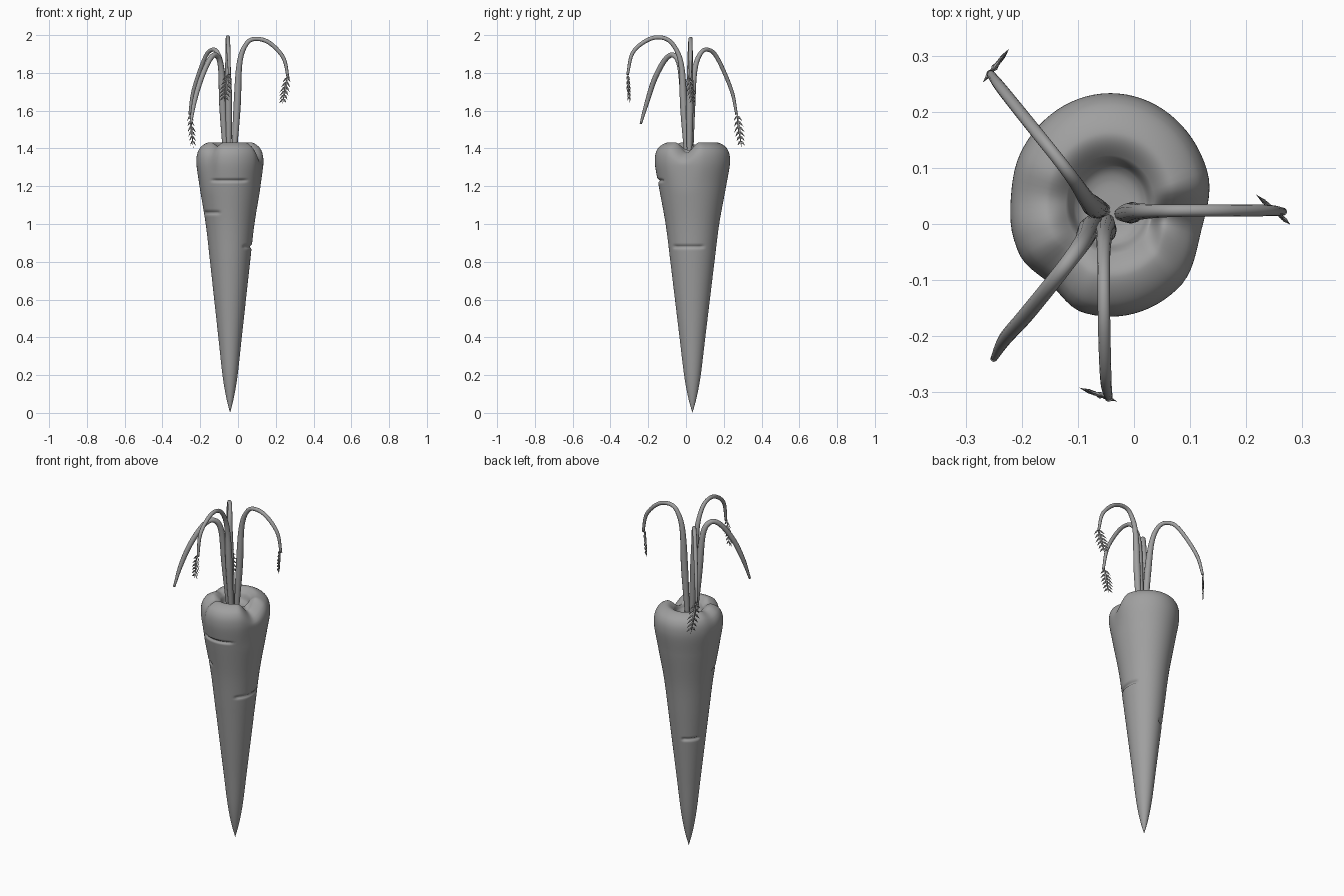
import bpy, bmesh, math
from mathutils import Vector

cube = bpy.data.objects.get("Cube")
if cube:
    bpy.data.objects.remove(cube, do_unlink=True)

grey = bpy.data.materials.new("plain_grey")
grey.use_nodes = True
COLOUR = (0.35, 0.35, 0.35, 1)
grey.diffuse_color = COLOUR
grey.node_tree.nodes["Principled BSDF"].inputs["Base Color"].default_value = COLOUR


def finish(name, bm):
    bmesh.ops.recalc_face_normals(bm, faces=bm.faces)
    mesh = bpy.data.meshes.new(name)
    bm.to_mesh(mesh)
    bm.free()
    mesh.materials.append(grey)
    obj = bpy.data.objects.new(name, mesh)
    bpy.context.collection.objects.link(obj)
    return obj


def smoothstep(a, b, x):
    t = min(max((x - a) / (b - a), 0), 1)
    return t * t * (3 - 2 * t)


def angle_gap(a, degrees):
    return abs((math.degrees(a) - degrees + 180) % 360 - 180)


def spline(points, steps):
    """Catmull-Rom samples through the points."""
    pts = [Vector(p) for p in points]
    pts = [2 * pts[0] - pts[1]] + pts + [2 * pts[-1] - pts[-2]]
    out = []
    for a, b, c, d in zip(pts, pts[1:], pts[2:], pts[3:]):
        for i in range(steps):
            t = i / steps
            out.append(0.5 * (2 * b + (c - a) * t + (2 * a - 5 * b + 4 * c - d) * t**2
                              + (3 * b - a - 3 * c + d) * t**3))
    return out + [pts[-2]]


# Root: revolved profile (radius, height) with a hollow crown
PROFILE = [(0.0, 0.0), (0.02, 0.08), (0.04, 0.2), (0.062, 0.4), (0.084, 0.6), (0.106, 0.8),
           (0.129, 1.0), (0.162, 1.2), (0.181, 1.33), (0.166, 1.4), (0.117, 1.432),
           (0.08, 1.41), (0.063, 1.375), (0.04, 1.36), (0.0, 1.358)]
# Slits: height, middle angle, half width in degrees
SLITS = [(1.23, 268, 38), (1.06, 218, 32), (0.88, 348, 46), (0.67, 135, 34)]
# Crown dents: angle, half width, inward pull, drop
DENTS = [(345, 32, 0.09, 0.055), (230, 24, 0.09, 0.02), (175, 22, 0.02, 0.012)]
SIDES = 80


def root_point(r, z, a):
    on_crown = smoothstep(1.15, 1.38, z) * smoothstep(0.06, 0.11, r)
    pull, drop = 0, 0
    for angle, width, inward, down in DENTS:
        k = on_crown * (1 - smoothstep(0, width, angle_gap(a, angle)))
        pull += inward * k
        drop += down * k * smoothstep(1.28, 1.42, z)
    cut = 0
    if r > 0.03:
        for height, angle, width in SLITS:
            fade = 1 - smoothstep(width * 0.7, width, angle_gap(a, angle))
            cut += 0.011 * fade * math.exp(-((z - height) / 0.007) ** 2)
    r = r * (1 - pull) - cut
    return (-0.042 + r * math.cos(a), 0.034 + 1.1 * r * math.sin(a), z - drop)


bm = bmesh.new()
rows = spline(PROFILE, 28)
rings = []
for r, z in rows[1:-1]:
    rings.append([bm.verts.new(root_point(max(r, 0.0005), z, math.tau * i / SIDES))
                  for i in range(SIDES)])
for low, high in zip(rings, rings[1:]):
    for i in range(SIDES):
        j = (i + 1) % SIDES
        bm.faces.new((low[i], low[j], high[j], high[i]))
for ring, (r, z) in ((rings[0], rows[0]), (rings[-1], rows[-1])):
    tip = bm.verts.new(root_point(0, z, 0))
    for i in range(SIDES):
        bm.faces.new((ring[i], ring[(i + 1) % SIDES], tip))
root = finish("root", bm)
root.data.shade_smooth()


# Stalks: tapered tubes swept along arching paths
def stalk(name, path, radii, sides=12):
    bm = bmesh.new()
    pts = spline(path, 8)
    widths = [v.x for v in spline([(w, 0) for w in radii], 8)]
    out = Vector(path[-1]) - Vector(path[0])
    side = Vector((-out.y, out.x, 0)).normalized()
    rings = []
    for i, (p, w) in enumerate(zip(pts, widths)):
        tangent = (pts[min(i + 1, len(pts) - 1)] - pts[max(i - 1, 0)]).normalized()
        u = (side - tangent * side.dot(tangent)).normalized()
        v = tangent.cross(u)
        rings.append([bm.verts.new(p + w * (u * math.cos(k * math.tau / sides)
                                            + v * math.sin(k * math.tau / sides)))
                      for k in range(sides)])
    for a, b in zip(rings, rings[1:]):
        for k in range(sides):
            m = (k + 1) % sides
            bm.faces.new((a[k], a[m], b[m], b[k]))
    bm.faces.new(rings[0])
    bm.faces.new(rings[-1])
    obj = finish(name, bm)
    obj.data.shade_smooth()
    return obj


THIN = [0.013, 0.019, 0.015, 0.012, 0.011, 0.011, 0.01, 0.007]
THICK = [0.013, 0.019, 0.016, 0.014, 0.014, 0.014, 0.012, 0.006]
stalk("left_stalk", [(-0.022, 0.018, 1.35), (-0.005, 0.02, 1.62), (0.008, 0.022, 1.85),
                     (0.042, 0.023, 1.95), (0.09, 0.024, 1.98), (0.165, 0.024, 1.96),
                     (0.24, 0.024, 1.88), (0.266, 0.022, 1.77)], THIN)
stalk("front_stalk", [(-0.048, 0.005, 1.35), (-0.05, -0.012, 1.62), (-0.053, -0.022, 1.82),
                      (-0.054, -0.05, 1.92), (-0.054, -0.105, 1.98), (-0.053, -0.19, 1.98),
                      (-0.05, -0.28, 1.91), (-0.045, -0.31, 1.79)], THIN)
stalk("front_right_stalk", [(-0.065, 0.008, 1.35), (-0.08, -0.008, 1.62), (-0.09, -0.03, 1.83),
                            (-0.115, -0.065, 1.893), (-0.15, -0.11, 1.87),
                            (-0.195, -0.165, 1.77), (-0.23, -0.205, 1.65),
                            (-0.25, -0.24, 1.53)], THICK)
stalk("back_right_stalk", [(-0.055, 0.025, 1.35), (-0.07, 0.03, 1.62), (-0.085, 0.045, 1.81),
                           (-0.105, 0.075, 1.9), (-0.135, 0.115, 1.923),
                           (-0.175, 0.165, 1.88), (-0.235, 0.24, 1.71),
                           (-0.256, 0.268, 1.58)], THIN)


# Leaves: a flat spine with pairs of pointed leaflets
def blade(bm, a, b, normal, width, thick=0.004):
    side = (b - a).cross(normal).normalized() * width
    mid = a.lerp(b, 0.4)
    belt = [bm.verts.new(mid + o) for o in (side, normal * thick, -side, -normal * thick)]
    ends = [bm.verts.new(a), bm.verts.new(b)]
    for k in range(4):
        for end in ends:
            bm.faces.new((belt[k], belt[(k + 1) % 4], end))


def leaf(name, top, tip):
    bm = bmesh.new()
    top, tip = Vector(top), Vector(tip)
    across = Vector((tip.x - top.x, tip.y - top.y, 0)).normalized()
    down = (tip - top).normalized()
    normal = across.cross(Vector((0, 0, 1)))
    blade(bm, top, tip, normal, 0.009, 0.006)
    for i in range(6):
        start = top.lerp(tip, 0.12 + 0.13 * i)
        reach = 0.042 - 0.004 * abs(i - 2)
        for sign in (-1, 1):
            end = start + across * sign * reach * 0.85 + down * reach * 0.9
            blade(bm, start, end, normal, 0.006)
    return finish(name, bm)


leaf("left_leaf", (0.266, 0.01, 1.8), (0.234, 0.038, 1.625))
leaf("front_leaf", (-0.05, -0.309, 1.81), (-0.075, -0.3, 1.64))
leaf("back_right_leaf", (-0.257, 0.268, 1.6), (-0.236, 0.295, 1.395))
